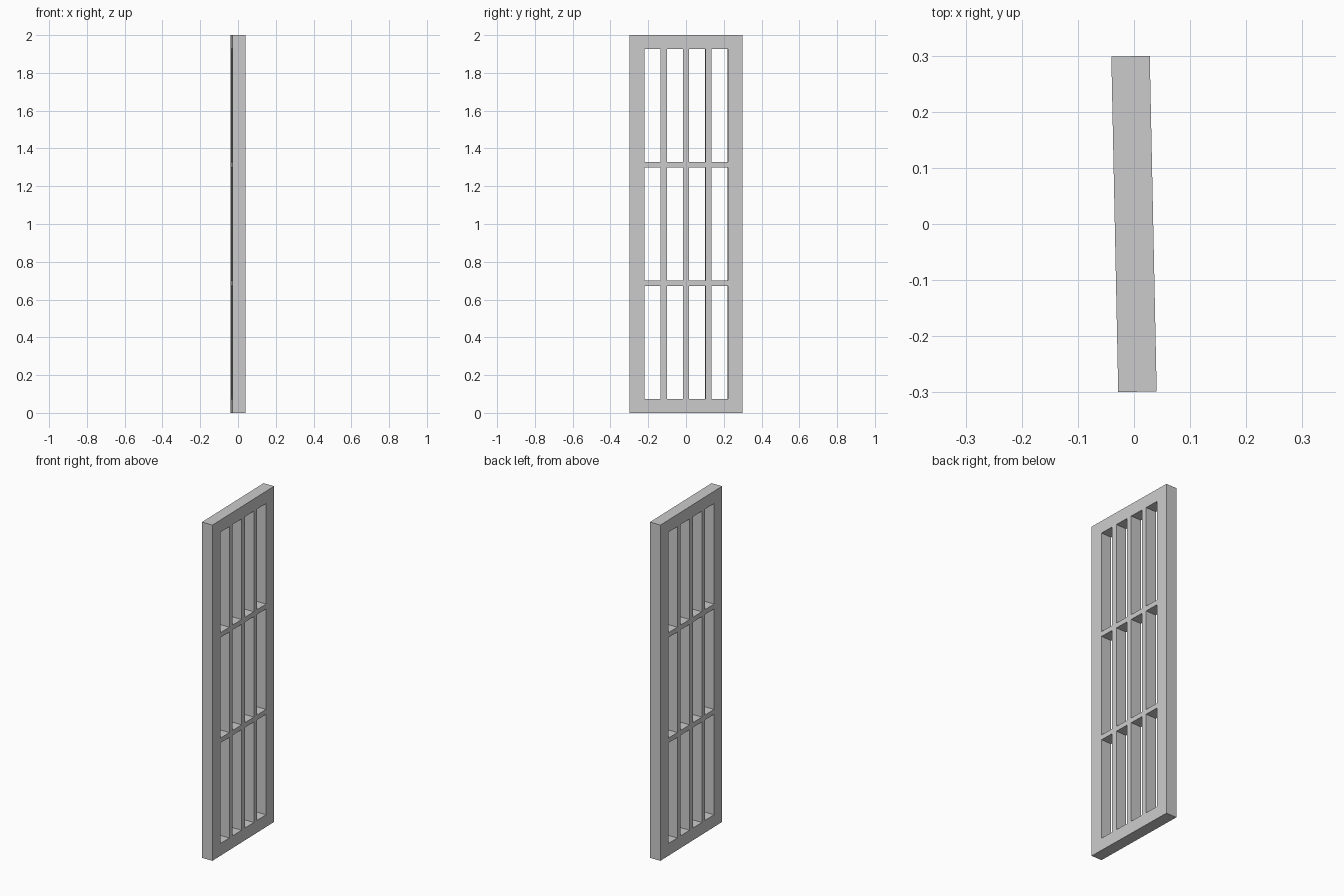
import bpy, bmesh, math

if "Cube" in bpy.data.objects:
    bpy.data.objects.remove(bpy.data.objects["Cube"])

WIDTH, DEPTH, HEIGHT = 0.598, 0.0685, 2.0
TURN = math.radians(1.18)      # the whole frame stands slightly turned


def cuts(start, end, border, bar, openings):
    """Alternating frame/opening boundaries along one axis."""
    pane = (end - start - 2 * border - (openings - 1) * bar) / openings
    out, p = [start], start + border
    for _ in range(openings):
        out += [p, p + pane]
        p += pane + bar
    return out + [end]


ys = cuts(-WIDTH / 2, WIDTH / 2, 0.078, 0.033, 4)
zs = cuts(0, HEIGHT, 0.073, 0.029, 3)

# Flat lattice: every grid cell except the openings (odd/odd cells)
bm = bmesh.new()
grid = [[bm.verts.new((-DEPTH / 2, y, z)) for z in zs] for y in ys]
for i in range(len(ys) - 1):
    for j in range(len(zs) - 1):
        if not (i % 2 and j % 2):
            bm.faces.new((grid[i][j], grid[i][j + 1],
                          grid[i + 1][j + 1], grid[i + 1][j]))

# Give the lattice its thickness, keeping the back faces closed
ret = bmesh.ops.extrude_face_region(bm, geom=bm.faces[:], use_keep_orig=True)
new_verts = [g for g in ret["geom"] if isinstance(g, bmesh.types.BMVert)]
bmesh.ops.translate(bm, verts=new_verts, vec=(DEPTH, 0, 0))
bmesh.ops.recalc_face_normals(bm, faces=bm.faces[:])

mesh = bpy.data.meshes.new("window_frame")
bm.to_mesh(mesh)
bm.free()
frame = bpy.data.objects.new("window_frame", mesh)
frame.rotation_euler.z = TURN
bpy.context.collection.objects.link(frame)
